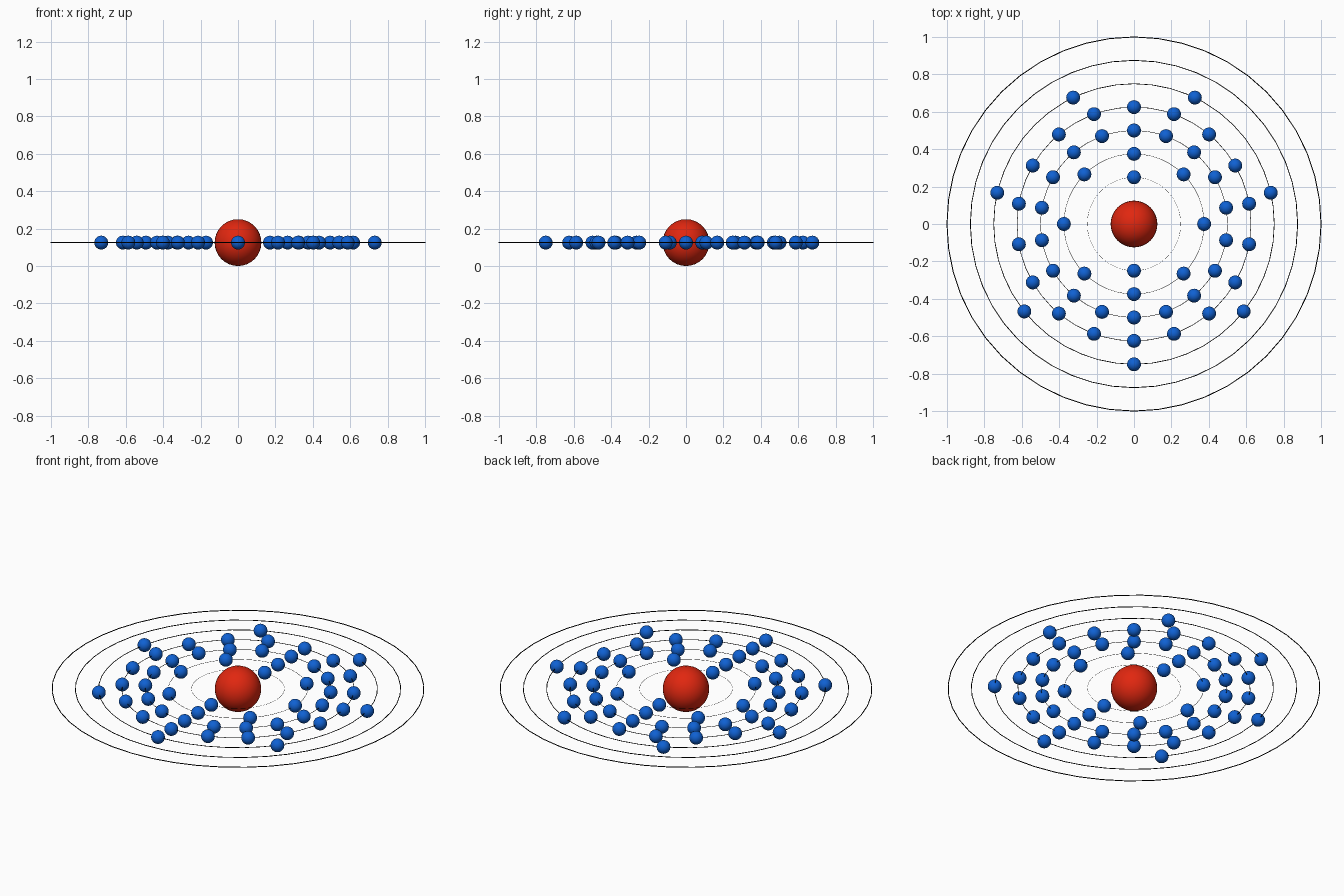
import bpy
from math import pi, cos, sin

if "Cube" in bpy.data.objects:
    bpy.data.objects.remove(bpy.data.objects["Cube"])

Z = 0.125          # height of the orbital plane
STEP = 0.125       # spacing between shells


def material(name, rgb):
    m = bpy.data.materials.new(name)
    m.diffuse_color = (*rgb, 1)
    m.use_nodes = True
    m.node_tree.nodes["Principled BSDF"].inputs["Base Color"].default_value = m.diffuse_color
    return m


RED = material("nucleus_red", (0.75, 0.02, 0.005))
BLUE = material("electron_blue", (0.005, 0.12, 0.65))
BLACK = material("orbit_black", (0.0, 0.0, 0.0))


def finish(name, mat):
    ob = bpy.context.object
    ob.name = ob.data.name = name
    ob.data.materials.append(mat)
    bpy.ops.object.shade_smooth()
    return ob


def ball(name, radius, loc, mat):
    bpy.ops.mesh.primitive_uv_sphere_add(segments=32, ring_count=16,
                                         radius=radius, location=loc)
    return finish(name, mat)


# Nucleus
ball("nucleus", 0.125, (0, 0, Z), RED)

# One electron mesh shared by all electrons
electron_mesh = None

# Shells from inside out: electrons spaced evenly, starting at the front
for shell, count in enumerate((2, 8, 18, 18, 7, 0, 0), start=1):
    r = STEP * (shell + 1)

    # Thin orbit ring, thickness grows with its radius
    bpy.ops.mesh.primitive_torus_add(major_segments=48, minor_segments=12,
                                     major_radius=r, minor_radius=0.0025 * r,
                                     location=(0, 0, Z))
    finish(f"orbit_ring_{shell}", BLACK)

    # Electrons on the ring
    for i in range(count):
        a = -pi / 2 + 2 * pi * i / count
        loc = (r * cos(a), r * sin(a), Z)
        name = f"electron_{shell}_{i + 1}"
        if electron_mesh is None:
            electron_mesh = ball(name, 0.037, loc, BLUE).data
            electron_mesh.name = "electron"
        else:
            ob = bpy.data.objects.new(name, electron_mesh)
            ob.location = loc
            bpy.context.collection.objects.link(ob)
